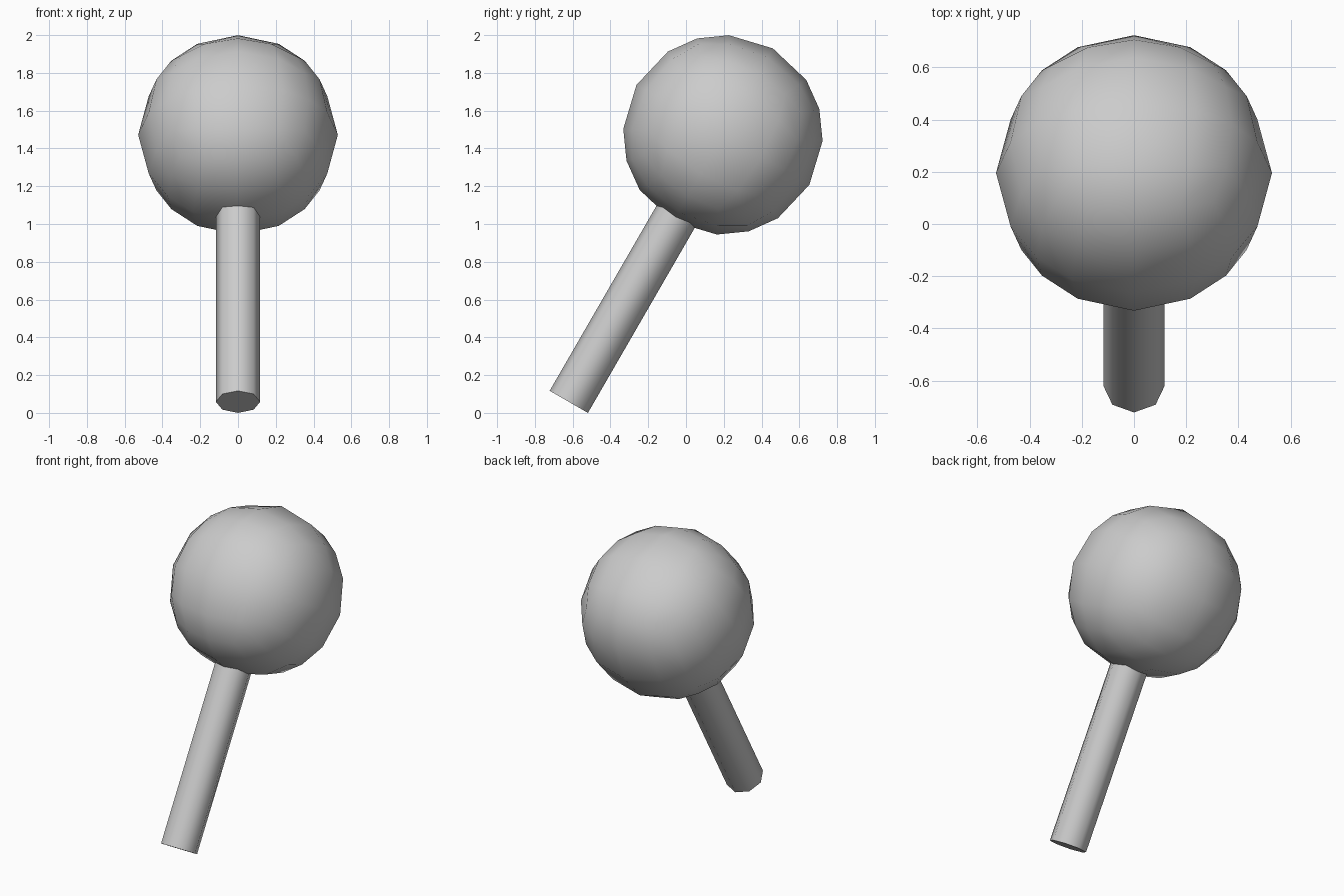
import bpy, bmesh
from math import radians
from mathutils import Matrix

if "Cube" in bpy.data.objects:
    bpy.data.objects.remove(bpy.data.objects["Cube"])

TILT = radians(30)           # lean towards +y
STICK_R, STICK_LEN = 0.117, 1.2
BALL_R, BALL_DIST = 0.5285, 1.632
# local origin = centre of the stick's lower end
PLACE = Matrix.Translation((0, -0.6205, 0.0585)) @ Matrix.Rotation(-TILT, 4, 'X')


def finish(name, bm):
    bmesh.ops.recalc_face_normals(bm, faces=bm.faces)
    mesh = bpy.data.meshes.new(name)
    bm.to_mesh(mesh)
    bm.free()
    ob = bpy.data.objects.new(name, mesh)
    ob.matrix_world = PLACE
    bpy.context.collection.objects.link(ob)
    bpy.ops.object.select_all(action='DESELECT')
    ob.select_set(True)
    bpy.context.view_layer.objects.active = ob
    bpy.ops.object.shade_smooth_by_angle(angle=radians(60))


# stick: eight-sided rod, upper end buried in the ball
bm = bmesh.new()
bmesh.ops.create_cone(bm, cap_ends=True, segments=8, radius1=STICK_R,
                      radius2=STICK_R, depth=STICK_LEN,
                      matrix=Matrix.Translation((0, 0, STICK_LEN / 2)))
finish("stick", bm)

# ball: cube cut 4 x 4 per side and pushed out to a sphere
bm = bmesh.new()
bmesh.ops.create_cube(bm, size=2)
bmesh.ops.subdivide_edges(bm, edges=bm.edges[:], cuts=3, use_grid_fill=True)
for v in bm.verts:
    v.co = v.co.normalized() * BALL_R
    v.co.z += BALL_DIST
finish("ball", bm)
